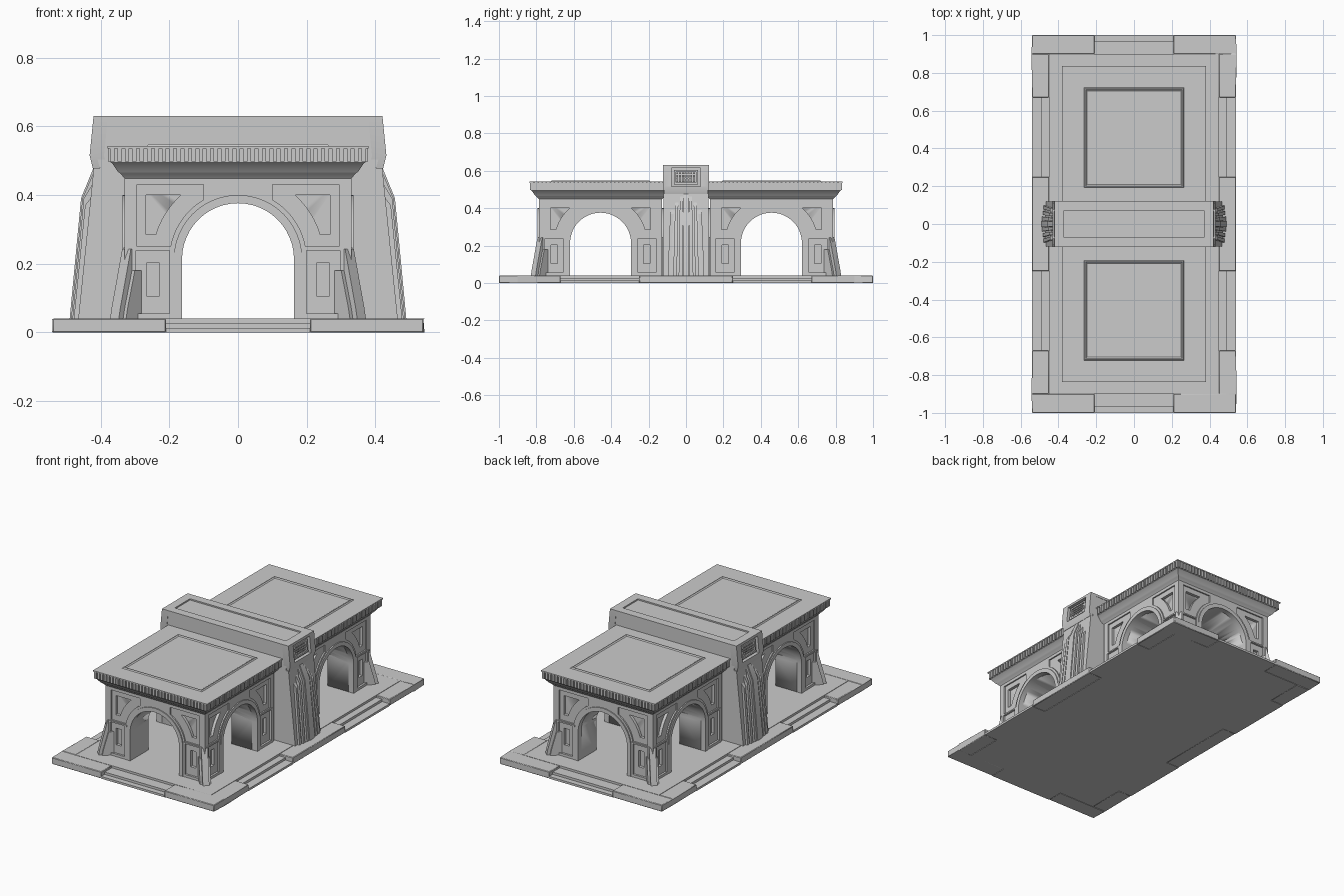
import bpy, bmesh
from math import pi, sin, cos, asin, acos
from mathutils import Matrix, Vector

cube = bpy.data.objects.get("Cube")
if cube:
    bpy.data.objects.remove(cube)

stone = bpy.data.materials.new("grey stone")
stone.use_nodes = True
GREY = (0.6, 0.6, 0.6, 1)
stone.diffuse_color = GREY
stone.node_tree.nodes["Principled BSDF"].inputs["Base Color"].default_value = GREY

FLOOR = 0.04
MID = 0.457       # distance of each pavilion from the middle
R = 0.163         # arch opening
SPRING = 0.213
WALL = 0.33       # half width of a pavilion
TOP = 0.454


def add(name, mesh, matrix=Matrix()):
    ob = bpy.data.objects.new(name, mesh)
    bpy.context.collection.objects.link(ob)
    ob.matrix_world = matrix
    return ob


def finish(mesh, bm):
    bmesh.ops.remove_doubles(bm, verts=bm.verts, dist=1e-5)
    bmesh.ops.recalc_face_normals(bm, faces=bm.faces)
    bm.to_mesh(mesh)
    bm.free()
    mesh.materials.clear()
    mesh.materials.append(stone)
    mesh.shade_smooth()
    mesh.set_sharp_from_angle(angle=0.5)
    return mesh


def evaluated(ob):
    dg = bpy.context.evaluated_depsgraph_get()
    return bpy.data.meshes.new_from_object(ob.evaluated_get(dg))


def plate(name, loops, d0, d1):
    """Upright plate from x-z outlines (later loops are holes), from y=-d0 to y=-d1."""
    cu = bpy.data.curves.new(name, 'CURVE')
    cu.dimensions = '2D'
    cu.fill_mode = 'BOTH'
    cu.extrude = (d1 - d0) / 2
    for loop in loops:
        sp = cu.splines.new('POLY')
        sp.points.add(len(loop) - 1)
        for p, (x, z) in zip(sp.points, loop):
            p.co = (x, z, 0, 1)
        sp.use_cyclic_u = True
    ob = add(name, cu)
    mesh = evaluated(ob)
    bpy.data.objects.remove(ob)
    mesh.transform(Matrix.Rotation(pi / 2, 4, 'X') @ Matrix.Translation((0, 0, (d0 + d1) / 2)))
    bm = bmesh.new()
    bm.from_mesh(mesh)
    return finish(mesh, bm)


def boxes(name, bounds):
    mesh = bpy.data.meshes.new(name)
    bm = bmesh.new()
    for lo, hi in bounds:
        lo, hi = Vector(lo), Vector(hi)
        m = Matrix.Translation((lo + hi) / 2) @ Matrix.Diagonal([abs(v) for v in hi - lo] + [1])
        bmesh.ops.create_cube(bm, size=1, matrix=m)
    return finish(mesh, bm)


def square_loft(name, profile):
    """Square rings of (half width, height), closed at both ends."""
    mesh = bpy.data.meshes.new(name)
    bm = bmesh.new()
    rings = [[bm.verts.new((sx * h, sy * h, z)) for sx, sy in ((-1, -1), (1, -1), (1, 1), (-1, 1))]
             for h, z in profile]
    for a, b in zip(rings, rings[1:]):
        for i in range(4):
            j = (i + 1) % 4
            bm.faces.new((a[i], a[j], b[j], b[i]))
    bm.faces.new(rings[0])
    bm.faces.new(rings[-1])
    return finish(mesh, bm)


def arc(r, a0, a1, n=24):
    return [(r * cos(a0 + (a1 - a0) * i / n), SPRING + r * sin(a0 + (a1 - a0) * i / n)) for i in range(n + 1)]


def arch(r, z=FLOOR):
    return [(r, z)] + arc(r, 0, pi) + [(-r, z)]


def rect(x0, x1, z0, z1):
    return [(x0, z0), (x1, z0), (x1, z1), (x0, z1)]


def mirrored(loops):
    return loops + [[(-x, z) for x, z in lp] for lp in loops]


def spandrel(x0, x1, z0, z1, r):
    """Panel whose inner lower corner is cut by a circle around the arch."""
    return [(x1, z0), (x1, z1), (x0, z1)] + arc(r, acos(x0 / r), asin((z0 - SPRING) / r), 12)


# Plinth: floor, border blocks and steps
border, steps = [], []
for sx in (-1, 1):
    border.append(((sx * .45, -.25, 0), (sx * .54, .25, FLOOR)))
    for sy in (-1, 1):
        border.append(((sx * .21, sy * .9, 0), (sx * .54, sy, FLOOR)))
        border.append(((sx * .45, sy * .67, 0), (sx * .54, sy * .9, FLOOR)))
        for edge, z in ((.54, .013), (.49, .027)):
            steps.append(((sx * .45, sy * .25, 0), (sx * edge, sy * .67, z)))
for sy in (-1, 1):
    for edge, z in ((1, .013), (.967, .027)):
        steps.append(((-.21, sy * .9, 0), (.21, sy * edge, z)))
add("floor", boxes("floor", [((-.45, -.9, 0), (.45, .9, FLOOR))]))
add("steps", boxes("steps", steps))
edging = add("border", boxes("border", border))
bev = edging.modifiers.new("bevel", 'BEVEL')
bev.width = 0.003
bev.segments = 1

# Pavilion meshes: core with crossing vaults
core = add("core", boxes("core", [((-.305, -.305, FLOOR), (.305, .305, TOP))]))
tunnel = plate("tunnel", [arch(R, 0)], -.5, .5)
cutters = [add("cutter", tunnel, Matrix.Rotation(k * pi / 2, 4, 'Z')) for k in range(2)]
for c in cutters:
    mod = core.modifiers.new("vault", 'BOOLEAN')
    mod.operation = 'DIFFERENCE'
    mod.solver = 'EXACT'
    mod.object = c
bpy.context.view_layer.update()
core_mesh = evaluated(core)
for ob in cutters + [core]:
    bpy.data.objects.remove(ob)

# Facade layers: deep panels, shallow panels, pier frames, arch rim
def wall_outline(w):
    return [(w, FLOOR)] + [(w, TOP), (-w, TOP), (-w, FLOOR)] + arch(R)[::-1]

shallow = mirrored([rect(.2, .297, .055, .239), spandrel(.1, .294, .25, .43, .2)])
deep = mirrored([rect(.23, .265, .105, .204), spandrel(.166, .268, .285, .4, .25)])
facade = {
    "wall_panels": plate("wall_panels", [wall_outline(.322)] + deep, .3, .322),
    "wall_face": plate("wall_face", [wall_outline(WALL)] + shallow, .322, WALL),
    "arch_rim": plate("arch_rim", [arch(.187) + arch(R)[::-1]], .325, .336),
    "pier_frames": plate("pier_frames", mirrored([rect(.187, .312, FLOOR, .247),
                                                  rect(.2, .297, .055, .239)]), .328, .334),
}

# Cornice, teeth and roof
cornice = square_loft("cornice", [(WALL, .448), (.342, .462), (.35, .468), (.366, .492), (.371, .495), (.371, .54)])
COUNT = 35
pitch = .754 / COUNT
teeth = boxes("cornice_teeth", [((-.377 + (i + .2) * pitch, -.378, .497), (-.377 + (i + .8) * pitch, -.365, .538))
                                for i in range(COUNT)])
roof = square_loft("roof_slab", [(.38, .536), (.38, .543), (.265, .543), (.26, .549), (.255, .549), (.248, .544)])

# Corner buttress, profile measured outward from the wall corner
buttress = [plate("buttress", [[(-.04, FLOOR), (d, FLOOR), (d - .006, .07), (top, z), (-.04, z)]], -w, w)
            for d, top, z, w in ((.042, -.008, .243, .018), (.024, -.012, .18, .03))]

for side in (-1, 1):
    place = Matrix.Translation((0, side * MID, 0))
    label = "front_" if side < 0 else "back_"
    for name, mesh in (("vault_core", core_mesh), ("cornice", cornice), ("roof", roof)):
        add(label + name, mesh, place)
    for k in range(4):
        turn = place @ Matrix.Rotation(k * pi / 2, 4, 'Z')
        for name, mesh in facade.items():
            add(label + name, mesh, turn)
        add(label + "cornice_teeth", teeth, turn)
    for sx in (-1, 1):
        angle = side * (pi / 4 if sx > 0 else 3 * pi / 4)
        corner = Matrix.Translation((sx * WALL, side * (MID + WALL), 0)) @ Matrix.Rotation(angle, 4, 'Z')
        for mesh in buttress:
            add(label + "buttress", mesh, corner)
if core_mesh.materials:
    core_mesh.materials[0] = stone
else:
    core_mesh.materials.append(stone)

# Central gateway: sloping body and heavy attic
body = [(.465, FLOOR), (.42, .478), (-.42, .478), (-.465, FLOOR)] + arch(R)[::-1]
add("gateway_body", plate("gateway_body", [body], -.12, .12))
attic = [(.402, .478), (.412, .515), (.4, .622), (-.4, .622), (-.412, .515), (-.402, .478)]
add("gateway_attic", plate("gateway_attic", [attic], -.12, .12))
rim = []
for s in (-1, 1):
    rim.append(((s * .37, -.122, .615), (s * .415, .122, .63)))
    rim.append(((-.37, s * .072, .615), (.37, s * .122, .63)))
add("attic_rim", boxes("attic_rim", rim))

# Attic ends: framed studded grilles, leaning inward
frame = plate("attic_end", [[(-.115, .476), (.115, .476), (.122, .515), (.122, .63), (-.122, .63), (-.122, .515)],
                            rect(-.078, .078, .517, .615)], .39, .432)
inner = plate("grille_frame", [rect(-.065, .065, .527, .604), rect(-.054, .054, .537, .594)], .39, .424)
studs = boxes("grille_studs", [((-.052 + i * .015, -.42, .54 + j * .014), (-.042 + i * .015, -.39, .549 + j * .014))
                               for i in range(7) for j in range(4)])
for mesh in (frame, inner, studs):
    for v in mesh.vertices:
        v.co.y += abs(v.co.z - .515) * (.1 if v.co.z > .515 else .25)
    for k in (1, 3):
        add(mesh.name, mesh, Matrix.Rotation(k * pi / 2, 4, 'Z'))

# Tall stepped ribs on both gateway ends
rib_tops = (.476, .462, .435, .4)
for k in range(-4, 4):
    if k == -4:      # backing slab behind the ribs
        y, half, top, out = 0, .075, .4, .472
    else:
        y, half, top, out = k * .024, .014 if k == 0 else .008, rib_tops[abs(k)], .49 - .004 * abs(k)
    knee = min(.39, top - .03)
    rib = plate("gateway_rib", [[(.38, FLOOR), (out, FLOOR), (out - .033, knee), (.422, top), (.38, top)]], -half, half)
    for v in rib.vertices:
        v.co.y = (v.co.y + y) * (1.22 - .5 * (v.co.z - FLOOR))
    for turn in (0, pi):
        add("gateway_rib", rib, Matrix.Rotation(turn, 4, 'Z'))
